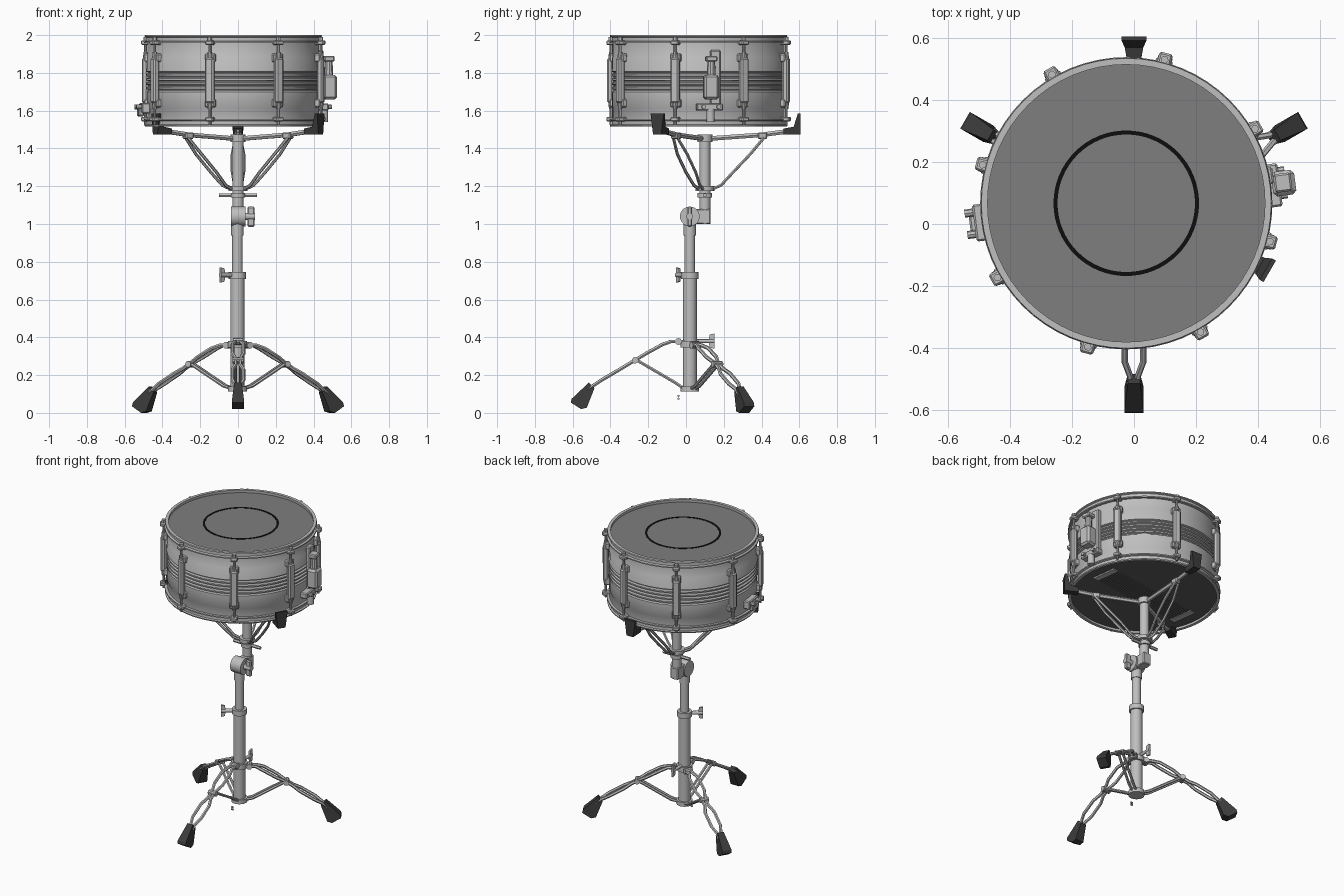
import bpy, bmesh
from math import radians, cos, sin, pi
from mathutils import Matrix, Vector

if "Cube" in bpy.data.objects:
    bpy.data.objects.remove(bpy.data.objects["Cube"])


def material(name, v):
    m = bpy.data.materials.new(name)
    m.use_nodes = True
    m.diffuse_color = (v, v, v, 1)
    m.node_tree.nodes["Principled BSDF"].inputs["Base Color"].default_value = (v, v, v, 1)
    return m


CHROME = material("chrome", 0.52)
HEAD = material("drum_skin", 0.21)
UNDER = material("bottom_skin", 0.11)
RUBBER = material("rubber", 0.045)
BLACK = material("black_ring", 0.004)
WIRE = material("wire", 0.25)
ID = Matrix.Identity(4)


def frame(angle, origin):
    """Local frame: x outward, y sideways, z up."""
    return Matrix.Translation(origin) @ Matrix.Rotation(radians(angle), 4, 'Z')


def finish(name, bm, mat, M=ID):
    bmesh.ops.transform(bm, matrix=M, verts=bm.verts)
    bmesh.ops.recalc_face_normals(bm, faces=bm.faces)
    for f in bm.faces:
        f.smooth = True
    for e in bm.edges:
        e.smooth = len(e.link_faces) == 2 and e.calc_face_angle(0) < radians(32)
    me = bpy.data.meshes.new(name)
    bm.to_mesh(me)
    bm.free()
    me.materials.append(mat)
    ob = bpy.data.objects.new(name, me)
    bpy.context.collection.objects.link(ob)
    return ob


def box(name, lo, hi, mat=CHROME, M=ID, bevel=0.006):
    bm = bmesh.new()
    bmesh.ops.create_cube(bm, size=1)
    lo, hi = Vector(lo), Vector(hi)
    for v in bm.verts:
        v.co = [(lo[i] + hi[i]) / 2 + v.co[i] * (hi[i] - lo[i]) for i in range(3)]
    if bevel:
        bmesh.ops.bevel(bm, geom=bm.edges[:], offset=bevel, segments=1, affect='EDGES')
    return finish(name, bm, mat, M)


def rod(name, a, b, r, r2=None, mat=CHROME, M=ID, n=16):
    bm = bmesh.new()
    a, b = Vector(a), Vector(b)
    d = b - a
    bmesh.ops.create_cone(bm, cap_ends=True, segments=n, radius1=r,
                          radius2=r if r2 is None else r2, depth=d.length)
    turn = d.to_track_quat('Z', 'Y').to_matrix().to_4x4()
    return finish(name, bm, mat, M @ Matrix.Translation((a + b) / 2) @ turn)


def pipe(name, pts, r, mat=CHROME, M=ID):
    cu = bpy.data.curves.new(name, 'CURVE')
    cu.dimensions = '3D'
    cu.bevel_depth, cu.bevel_resolution, cu.use_fill_caps = r, 1, True
    sp = cu.splines.new('POLY')
    sp.points.add(len(pts) - 1)
    for p, q in zip(sp.points, pts):
        p.co = (*q, 1)
    tmp = bpy.data.objects.new(name, cu)
    bm = bmesh.new()
    bm.from_mesh(tmp.to_mesh())
    tmp.to_mesh_clear()
    bpy.data.objects.remove(tmp)
    bmesh.ops.remove_doubles(bm, verts=bm.verts, dist=1e-5)
    return finish(name, bm, mat, M)


def lathe(name, prof, mat, M, closed=True, n=64):
    bm = bmesh.new()
    rings = [[bm.verts.new((r * cos(2 * pi * i / n), r * sin(2 * pi * i / n), z))
              for i in range(n)] for r, z in prof]
    for k in range(len(prof) if closed else len(prof) - 1):
        a, b = rings[k], rings[(k + 1) % len(prof)]
        for i in range(n):
            j = (i + 1) % n
            bm.faces.new((a[i], a[j], b[j], b[i]))
    return finish(name, bm, mat, M)


def slab(name, pts, mat, M):
    """Side profile of (out, up, half width) points."""
    bm = bmesh.new()
    L = [bm.verts.new((r, w, z)) for r, z, w in pts]
    R = [bm.verts.new((r, -w, z)) for r, z, w in pts]
    bm.faces.new(L)
    bm.faces.new(R[::-1])
    for i in range(len(pts)):
        j = (i + 1) % len(pts)
        bm.faces.new((L[i], R[i], R[j], L[j]))
    return finish(name, bm, mat, M)


def wing(name, M, r0, z, r1, stem=0.01):
    """Wing screw pointing outward from a collar."""
    rod(name + "_stem", (r0, 0, z), (r1, 0, z), stem, M=M)
    for s in (-1, 1):
        slab(name + "_blade", [(r1 - 0.03, z, 0.006), (r1 - 0.025, z + s * 0.035, 0.006),
                               (r1, z + s * 0.04, 0.006), (r1, z, 0.006)], CHROME, M)


# Drum shell with raised beads around the middle
C = (-0.025, 0.067, 0)
D = frame(0, C)
shell = [(0.45, 1.53), (0.455, 1.535), (0.455, 1.61), (0.458, 1.615), (0.458, 1.70)]
for k in range(5):
    z = 1.706 + k * 0.023
    shell += [(0.450, z), (0.450, z + 0.005), (0.461, z + 0.009), (0.461, z + 0.018)]
shell += [(0.458, 1.823), (0.458, 1.88), (0.455, 1.885), (0.455, 1.97), (0.45, 1.975)]
lathe("drum_shell", shell, CHROME, D, closed=False)

# Hoops and skins
for name, z, s in (("top_hoop", 2.0, -1), ("bottom_hoop", 1.515, 1)):
    prof = [(0.448, 0), (0.468, 0), (0.470, 0.008), (0.460, 0.012), (0.460, 0.03),
            (0.472, 0.034), (0.472, 0.042), (0.452, 0.042)]
    lathe(name, [(r, z + s * h) for r, h in prof], CHROME, D)
rod("top_skin", (0, 0, 1.970), (0, 0, 1.982), 0.451, mat=HEAD, M=D, n=64)
rod("bottom_skin", (0, 0, 1.530), (0, 0, 1.538), 0.451, mat=UNDER, M=D, n=64)
lathe("skin_ring", [(0.222, 1.981), (0.222, 1.984), (0.235, 1.984), (0.235, 1.981)], BLACK, D)

# Lugs with tension rods and claws
for k in range(8):
    M = frame(75 - 45 * k, C)
    box("lug_body", (0.462, -0.024, 1.64), (0.497, 0.024, 1.88), M=M, bevel=0.009)
    rod("tension_rod", (0.48, 0, 1.525), (0.48, 0, 1.985), 0.008, M=M, n=8)
    for z, s in ((1.88, 1), (1.64, -1)):
        box("lug_foot", (0.45, -0.028, z - 0.022), (0.482, 0.028, z + 0.022), M=M)
        rod("lug_nut", (0.48, 0, z), (0.48, 0, z + s * 0.03), 0.015, 0.011, M=M, n=10)
    for z in (1.96, 1.555):
        box("hoop_claw", (0.45, -0.022, z - 0.012), (0.502, 0.022, z + 0.012), M=M)
    rod("rod_head", (0.48, 0, 1.97), (0.48, 0, 1.99), 0.013, M=M, n=6)

# Snare strainer, butt plate and wires
S = frame(7.5, C)
box("strainer_plate", (0.45, 0.0, 1.60), (0.482, 0.055, 1.92), M=S)
box("strainer_body", (0.475, -0.042, 1.66), (0.55, 0.038, 1.79), M=S, bevel=0.012)
rod("strainer_neck", (0.51, 0, 1.78), (0.51, 0, 1.87), 0.024, 0.02, M=S, n=10)
box("strainer_cap", (0.482, -0.03, 1.86), (0.538, 0.03, 1.89), M=S)
box("strainer_foot", (0.45, -0.075, 1.60), (0.50, 0.065, 1.638), M=S)
rod("strainer_roller", (0.485, 0, 1.54), (0.485, 0, 1.61), 0.022, M=S, n=12)
for y in (-0.04, 0.04):
    rod("strainer_screw", (0.49, y, 1.62), (0.52, y, 1.62), 0.012, M=S, n=8)
B = frame(187.5, C)
box("butt_plate", (0.45, -0.06, 1.585), (0.495, 0.06, 1.64), M=B)
box("butt_clamp", (0.48, -0.04, 1.57), (0.51, 0.04, 1.61), M=B)
for y in (-0.035, 0.035):
    rod("butt_screw", (0.48, y, 1.62), (0.522, y, 1.62), 0.013, M=B, n=8)
for k in range(12):
    y = (k - 5.5) * 0.014
    rod("snare_wire", (-0.34, y, 1.526), (0.34, y, 1.526), 0.003, mat=WIRE, M=S, n=6)
for x in (-0.35, 0.35):
    box("snare_end", (x - 0.02, -0.085, 1.522), (x + 0.02, 0.085, 1.53), M=S, bevel=0)

# Stand column
P = frame(0, (-0.003, 0.02, 0))
rod("lower_column", (0, 0, 0.115), (0, 0, 0.72), 0.037, M=P, n=24)
rod("middle_column", (0, 0, 0.70), (0, 0, 0.98), 0.028, M=P, n=24)
rod("height_collar", (0, 0, 0.71), (0, 0, 0.745), 0.046, M=P, n=20)
wing("height_wing", frame(217, (-0.003, 0.02, 0)), 0.03, 0.73, 0.115, 0.012)
rod("upper_leg_collar", (0, 0, 0.345), (0, 0, 0.38), 0.05, M=P, n=20)
rod("lower_leg_collar", (0, 0, 0.112), (0, 0, 0.14), 0.05, M=P, n=20)
wing("leg_wing", frame(90, (0, 0.02, 0)), 0.03, 0.38, 0.13)
for z in (0.075, 0.09):
    rod("loose_pin", (-0.02, -0.04, z), (-0.008, -0.04, z), 0.006, n=8)

# Tilter joint
rod("tilter_neck", (0, 0, 0.94), (0, 0, 1.0), 0.033, M=P)
rod("tilter_disc", (-0.038, 0.02, 1.04), (0.04, 0.02, 1.04), 0.052, n=28)
box("tilter_block", (-0.03, 0.03, 1.0), (0.03, 0.13, 1.08))
rod("tilter_bolt", (0.03, 0.02, 1.04), (0.09, 0.02, 1.04), 0.018, n=12)
box("tilter_wing", (0.05, 0.008, 0.985), (0.088, 0.032, 1.092))
rod("upper_column", (0, 0.1, 1.0), (0, 0.1, 1.47), 0.029, n=24)

# Basket: collars, arms, struts and rubber grips
H = (0, 0.1, 0)
rod("basket_hub", (0, 0.1, 1.435), (0, 0.1, 1.475), 0.04)
rod("basket_collar", (0, 0.1, 1.175), (0, 0.1, 1.2), 0.05)
rod("basket_nut", (0, 0.1, 1.14), (0, 0.1, 1.165), 0.038)
pipe("basket_handle", [(-0.1, 0.1, 1.152), (0.1, 0.1, 1.152)], 0.011)
for a in (90, 210, 330):
    M = frame(a, H)
    pipe("basket_arm", [(0.02, 0, 1.452), (0.3, 0, 1.472), (0.45, 0, 1.492)], 0.014, M=M)
    box("strut_bracket", (0.28, -0.02, 1.45), (0.33, 0.02, 1.485), M=M)
    for s in (-1, 1):
        pipe("basket_strut", [(0.04, s * 0.012, 1.185), (0.085, s * 0.018, 1.205),
                              (0.15, s * 0.03, 1.275), (0.24, s * 0.03, 1.37),
                              (0.315, s * 0.012, 1.46)], 0.0085, M=M)
    slab("basket_grip", [(0.415, 1.475, 0.02), (0.415, 1.505, 0.02), (0.47, 1.515, 0.03),
                         (0.492, 1.585, 0.04), (0.506, 1.585, 0.04), (0.506, 1.475, 0.025)],
         RUBBER, M)

# Tripod: paired leg bars, braces and rubber feet
for a, lift in ((270, 0.02), (30, 0), (150, 0)):
    M = frame(a, (0, 0.02, lift))
    for s in (-1, 1):
        pipe("leg_bar", [(r, s * w, z) for r, w, z in (
            (0.03, 0.014, 0.358), (0.10, 0.014, 0.358), (0.145, 0.03, 0.342),
            (0.23, 0.03, 0.295), (0.28, 0.012, 0.265), (0.33, 0.012, 0.235),
            (0.375, 0.03, 0.208), (0.465, 0.03, 0.155), (0.51, 0.013, 0.125),
            (0.56, 0.013, 0.09))], 0.0105, M=M)
        pipe("leg_brace", [(0.03, s * 0.012, 0.128 - lift), (0.08, s * 0.014, 0.142),
                           (0.285, s * 0.014, 0.262)], 0.009, M=M)
    rod("leg_pivot", (0.29, -0.028, 0.258), (0.29, 0.028, 0.258), 0.017, M=M, n=10)
    rod("top_pivot", (0.06, -0.026, 0.358), (0.06, 0.026, 0.358), 0.018, M=M, n=10)
    slab("rubber_foot", [(0.505, 0.11, 0.02), (0.535, 0.14, 0.02), (0.625, 0.055, 0.031),
                         (0.63, 0.035, 0.031), (0.575, 0.0, 0.031), (0.545, 0.008, 0.031)],
         RUBBER, M)
